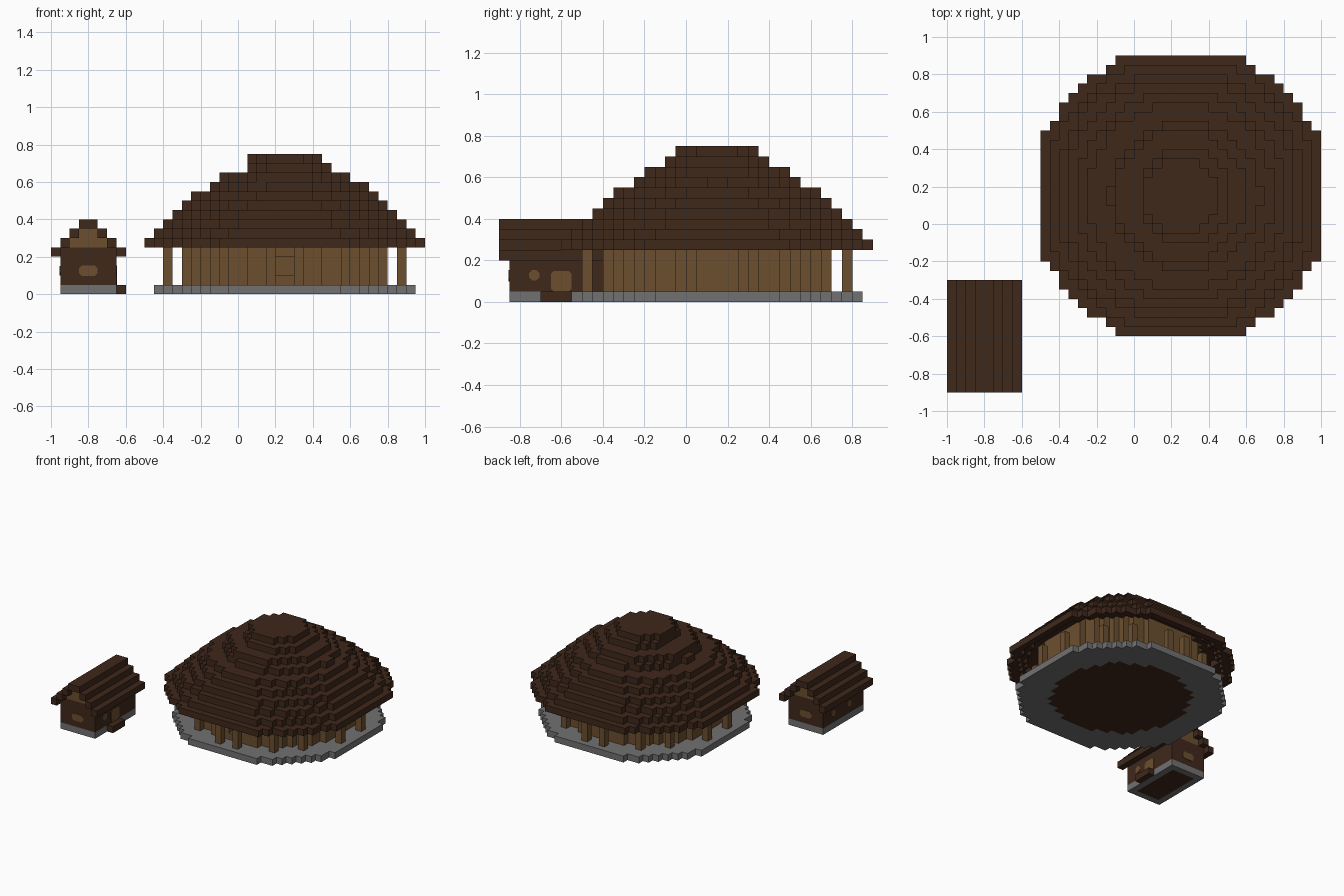
import bpy
import bmesh
from mathutils import Vector

if "Cube" in bpy.data.objects:
    bpy.data.objects.remove(bpy.data.objects["Cube"])

U = 0.05          # block size
CX, CY = 5, 3     # round house centre, in blocks


def material(name, rgb):
    m = bpy.data.materials.new(name)
    m.use_nodes = True
    m.diffuse_color = (*rgb, 1)
    m.node_tree.nodes["Principled BSDF"].inputs["Base Color"].default_value = (*rgb, 1)
    return m


DARK = material("dark_wood", (0.05, 0.021, 0.011))
TAN = material("light_wood", (0.15, 0.078, 0.029))
GREY = material("stone", (0.165, 0.165, 0.165))


def finish(name, bm, mat):
    me = bpy.data.meshes.new(name)
    bm.to_mesh(me)
    bm.free()
    me.materials.append(mat)
    ob = bpy.data.objects.new(name, me)
    bpy.context.collection.objects.link(ob)


def blocks(name, cells, mat):
    """Skin a set of grid blocks with their exposed faces."""
    bm = bmesh.new()
    verts = {}

    def vert(p):
        if p not in verts:
            verts[p] = bm.verts.new([c * U for c in p])
        return verts[p]

    for cell in cells:
        for axis in range(3):
            for side in (0, 1):
                near = list(cell)
                near[axis] += 2 * side - 1
                if tuple(near) in cells:
                    continue
                quad = []
                for a, b in ((0, 0), (1, 0), (1, 1), (0, 1)):
                    p = list(cell)
                    p[axis] += side
                    p[(axis + 1) % 3] += a
                    p[(axis + 2) % 3] += b
                    quad.append(vert(tuple(p)))
                bm.faces.new(quad if side else quad[::-1])
    finish(name, bm, mat)


def disc(r, shift=0.0):
    """Blocky disc around the house centre; wide ones are fuller on the diagonal."""
    reach = r + max(0.02, 0.19 * (r - 10))
    out = set()
    for i in range(-r - 2, r + 2):
        for j in range(-r - 2, r + 2):
            dx, dy = abs(i + 0.5 - shift), abs(j + 0.5)
            if max(dx, dy) <= r and dx * dx + dy * dy <= reach * reach:
                out.add((i + CX, j + CY))
    return out


def rect(x0, x1, y0, y1):
    return {(i, j) for i in range(x0, x1) for j in range(y0, y1)}


def raise_up(plan, z0, z1):
    return {(i, j, k) for i, j in plan for k in range(z0, z1)}


# Round house: stone rim, floor, wall with a front opening
blocks("house_platform", raise_up(disc(14) - disc(10), 0, 1), GREY)
blocks("house_floor", raise_up(disc(10), 0, 1), DARK)
wall = raise_up(disc(11) - disc(10), 1, 9)
opening = raise_up(rect(CX - 1, CX + 1, CY - 11, CY - 9), 2, 4)
blocks("house_wall", wall - opening, TAN)

# Veranda posts, mirrored into four quadrants
posts = set()
for px, py in ((1, 12), (6, 10), (9, 7), (12, 2)):
    for i in (px, -px - 1):
        for j in (py, -py - 1):
            posts |= raise_up({(CX + i, CY + j)}, 1, 5)
blocks("veranda_posts", posts, TAN)

# Stepped thatch: nested rings closed by a top disc
steps = [(r, 0) for r in range(15, 9, -1)] + [(8, 0.5), (7, 0), (5, 0.5), (4, 0)]
plans = [disc(r, shift) for r, shift in steps]
roof = raise_up(plans[-1], 14, 15)
for n, (plan, above) in enumerate(zip(plans, plans[1:])):
    # Keep every block that is not covered, plus a one-block lap at the joints
    core = {(i, j) for i, j in above
            if all((i + a, j + b) in above for a, b in ((1, 0), (-1, 0), (0, 1), (0, -1)))}
    lap = above if n < 2 else core
    roof |= raise_up(plan - lap, 5 + n, 6 + n)
blocks("house_roof", roof, DARK)

# Shed: base, floor, walls, doorstep
outer, inner = rect(-19, -13, -17, -7), rect(-18, -14, -16, -8)
blocks("shed_base", raise_up(outer - inner, 0, 1), GREY)
blocks("shed_floor", raise_up(inner, 0, 1), DARK)
blocks("shed_walls", raise_up(outer - inner, 1, 5), DARK)
blocks("shed_doorstep", raise_up(rect(-13, -12, -14, -11), 0, 1), DARK)

# Shed gables at both ends
gables = set()
for j in (-17, -8):
    gables |= raise_up(rect(-18, -14, j, j + 1), 5, 6)
    gables |= raise_up(rect(-17, -15, j, j + 1), 6, 7)
blocks("shed_gables", gables, TAN)

# Shed stepped ridge roof
shed_roof = set()
for n in range(4):
    for i in (-20 + n, -13 - n):
        shed_roof |= raise_up(rect(i, i + 1, -18, -6), 4 + n, 5 + n)
blocks("shed_roof", shed_roof, DARK)


# Rounded plates for the shed door and windows
def plate(name, centre, normal, w, h, cut=0.015):
    a, b = w / 2, h / 2
    outline = [(-a + cut, -b), (a - cut, -b), (a, -b + cut), (a, b - cut),
               (a - cut, b), (-a + cut, b), (-a, b - cut), (-a, -b + cut)]
    n = Vector(normal)
    across = Vector((0, 0, 1)).cross(n)
    bm = bmesh.new()
    face = bm.faces.new([bm.verts.new(Vector(centre) + across * u + Vector((0, 0, v)))
                         for u, v in outline])
    top = bmesh.ops.extrude_face_region(bm, geom=[face])["geom"]
    bmesh.ops.translate(bm, vec=n * 0.004,
                        verts=[v for v in top if isinstance(v, bmesh.types.BMVert)])
    bmesh.ops.recalc_face_normals(bm, faces=bm.faces)
    finish(name, bm, TAN)


plate("shed_front_window", (-0.8, -0.85, 0.125), (0, -1, 0), 0.1, 0.055)
plate("shed_back_window", (-0.8, -0.35, 0.125), (0, 1, 0), 0.1, 0.055)
plate("shed_door", (-0.65, -0.6, 0.1), (1, 0, 0), 0.1, 0.1)
plate("shed_side_window", (-0.65, -0.73, 0.128), (1, 0, 0), 0.05, 0.05)
for label, y in (("rear", -0.475), ("fore", -0.675)):
    plate("shed_outer_window_" + label, (-0.95, y, 0.125), (-1, 0, 0), 0.05, 0.05)
